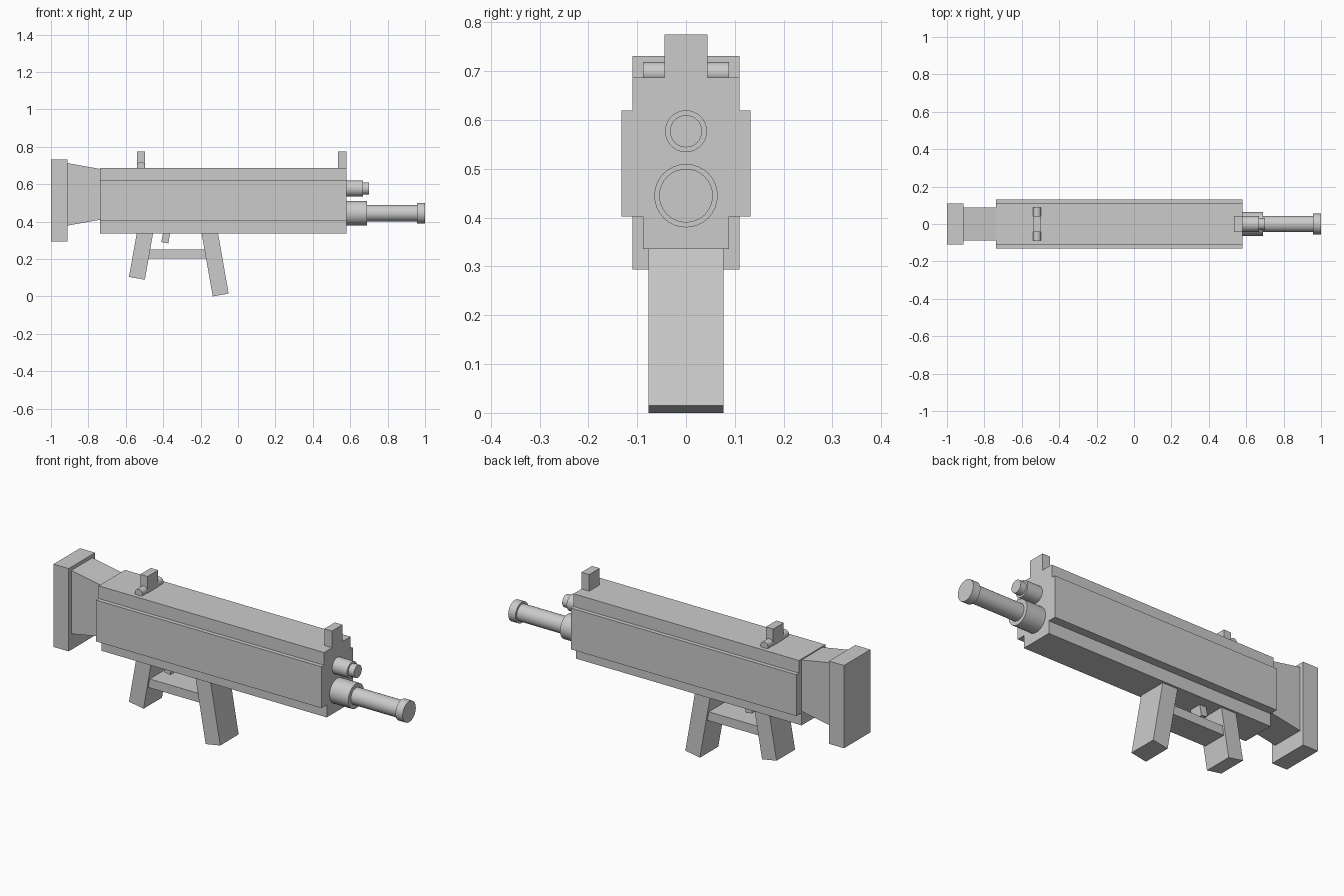
import bpy, bmesh
from math import pi

if "Cube" in bpy.data.objects:
    bpy.data.objects.remove(bpy.data.objects["Cube"])


def prism(name, profile, half_y):
    """Extrude an x-z outline symmetrically across y."""
    bm = bmesh.new()
    face = bm.faces.new([bm.verts.new((x, -half_y, z)) for x, z in profile])
    new = bmesh.ops.extrude_face_region(bm, geom=[face])["geom"]
    verts = [v for v in new if isinstance(v, bmesh.types.BMVert)]
    bmesh.ops.translate(bm, verts=verts, vec=(0, 2 * half_y, 0))
    bmesh.ops.recalc_face_normals(bm, faces=bm.faces)
    mesh = bpy.data.meshes.new(name)
    bm.to_mesh(mesh)
    bm.free()
    obj = bpy.data.objects.new(name, mesh)
    bpy.context.collection.objects.link(obj)
    return obj


def box(name, x0, x1, z0, z1, half_y):
    return prism(name, [(x0, z0), (x1, z0), (x1, z1), (x0, z1)], half_y)


def rod(name, radius, length, centre, rotation):
    bpy.ops.mesh.primitive_cylinder_add(vertices=32, radius=radius, depth=length,
                                        location=centre, rotation=rotation)
    bpy.context.object.name = name
    bpy.ops.object.shade_smooth_by_angle()


def tube(name, x0, x1, z, radius):
    rod(name, radius, x1 - x0, ((x0 + x1) / 2, 0, z), (0, pi / 2, 0))


# Stepped body
box("body_middle", -0.737, 0.58, 0.402, 0.62, 0.132)
box("body_upper", -0.737, 0.58, 0.60, 0.687, 0.11)
box("body_lower", -0.737, 0.58, 0.336, 0.42, 0.088)

# Rear flare and end plate
prism("stock_flare", [(-0.915, 0.378), (-0.73, 0.411), (-0.73, 0.68), (-0.915, 0.713)], 0.088)
box("end_plate", -1.0, -0.912, 0.294, 0.731, 0.11)

# Sights and the cross pin of the rear one
box("front_sight", 0.535, 0.58, 0.67, 0.775, 0.044)
box("rear_sight", -0.54, -0.497, 0.67, 0.775, 0.044)
rod("rear_sight_pin", 0.0215, 0.176, (-0.5185, 0, 0.697), (pi / 2, 0, 0))

# Barrel and the shorter tube above it
tube("barrel_collar", 0.57, 0.69, 0.445, 0.065)
tube("barrel", 0.68, 0.97, 0.445, 0.044)
tube("barrel_tip", 0.958, 1.0, 0.445, 0.055)
tube("upper_tube", 0.57, 0.667, 0.577, 0.043)
tube("upper_tube_tip", 0.66, 0.70, 0.577, 0.033)

# Slanted supports, guard bar and trigger
prism("front_support", [(-0.135, 0.0), (-0.05, 0.015), (-0.109, 0.35), (-0.197, 0.35)], 0.077)
prism("rear_grip", [(-0.583, 0.104), (-0.498, 0.089), (-0.452, 0.35), (-0.539, 0.35)], 0.077)
box("guard_bar", -0.49, -0.155, 0.203, 0.25, 0.066)
prism("trigger", [(-0.41, 0.291), (-0.373, 0.283), (-0.36, 0.35), (-0.399, 0.35)], 0.033)
